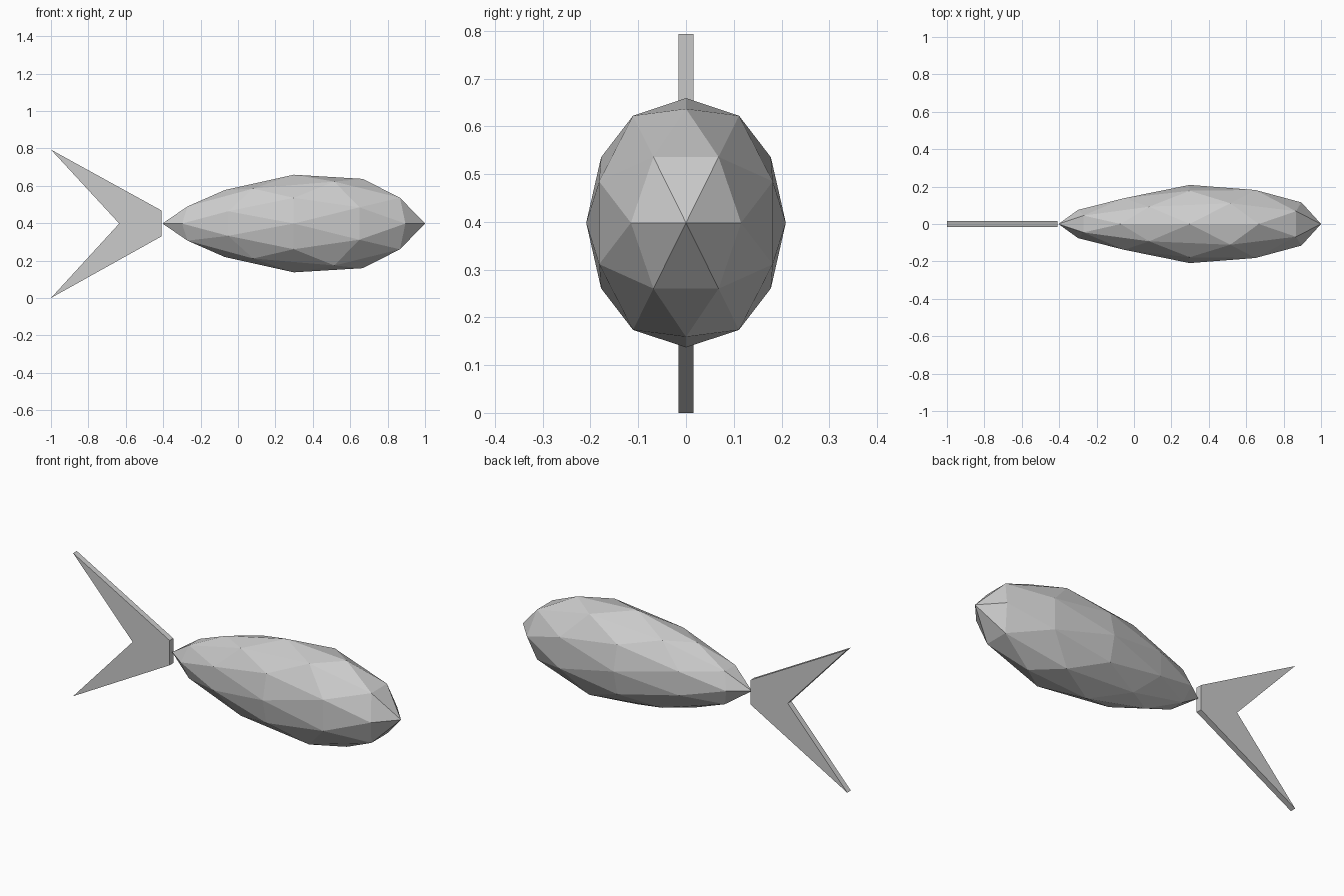
import bpy, bmesh
from mathutils import Matrix

if "Cube" in bpy.data.objects:
    bpy.data.objects.remove(bpy.data.objects["Cube"])


def finish(bm, name):
    bmesh.ops.recalc_face_normals(bm, faces=bm.faces[:])
    mesh = bpy.data.meshes.new(name)
    bm.to_mesh(mesh)
    bm.free()
    obj = bpy.data.objects.new(name, mesh)
    bpy.context.collection.objects.link(obj)
    return obj


# Body: low-poly sphere turned so an edge midpoint faces +x, then stretched
bm = bmesh.new()
bmesh.ops.create_icosphere(bm, subdivisions=2, radius=1)
turn = Matrix(((0, 1, 0), (0.5257, 0, 0.8507), (0.8507, 0, -0.5257)))
for v in bm.verts:
    p = turn @ v.co
    t = p.x
    # slimmer toward the tail, slightly fuller toward the head
    girth = 1 + 0.28 * t - 0.26 * t * t if t > 0 else 1 + 0.37 * t
    v.co = (0.298 + 0.702 * t, 0.209 * girth * p.y, 0.398 + 0.261 * girth * p.z)
finish(bm, "body")

# Tail fin: forked outline extruded to a thin plate
outline = [(-1, 0.793), (-0.635, 0.398), (-1, 0.0), (-0.408, 0.33), (-0.408, 0.467)]
half = 0.016
bm = bmesh.new()
face = bm.faces.new([bm.verts.new((x, -half, z)) for x, z in outline])
ext = bmesh.ops.extrude_face_region(bm, geom=[face])
new_verts = [g for g in ext["geom"] if isinstance(g, bmesh.types.BMVert)]
bmesh.ops.translate(bm, verts=new_verts, vec=(0, 2 * half, 0))
finish(bm, "tail_fin")
